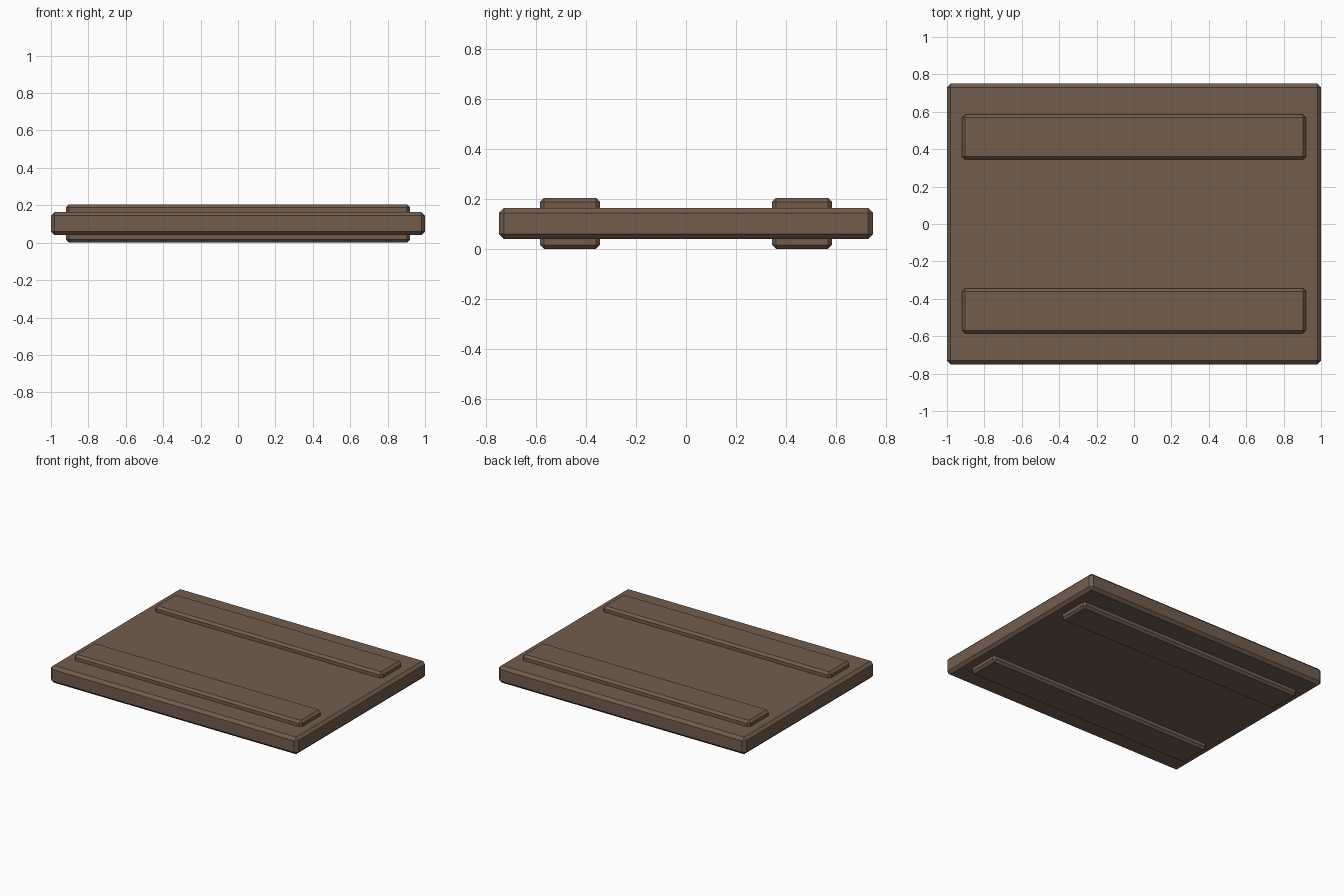
import bpy

if "Cube" in bpy.data.objects:
    bpy.data.objects.remove(bpy.data.objects["Cube"])

wood = bpy.data.materials.new("brown wood")
wood.diffuse_color = (0.17, 0.108, 0.073, 1)
wood.use_nodes = True
wood.node_tree.nodes["Principled BSDF"].inputs["Base Color"].default_value = wood.diffuse_color


def chamfered_box(name, center, size, chamfer):
    bpy.ops.mesh.primitive_cube_add(size=1, location=center)
    ob = bpy.context.object
    ob.name = name
    ob.scale = size
    bpy.ops.object.transform_apply(location=False, rotation=False, scale=True)
    mod = ob.modifiers.new("chamfer", 'BEVEL')
    mod.width = chamfer
    mod.segments = 1
    ob.data.materials.append(wood)
    return ob


# Main slab
chamfered_box("slab", (0, 0, 0.1025), (2, 1.5, 0.125), 0.02)

# Battens, above and below the slab on both sides
for side, y in (("front", -0.465), ("back", 0.465)):
    for level, z in (("top", 0.1725), ("bottom", 0.0325)):
        chamfered_box(f"{side}_{level}_batten", (0, y, z), (1.84, 0.24, 0.065), 0.016)
